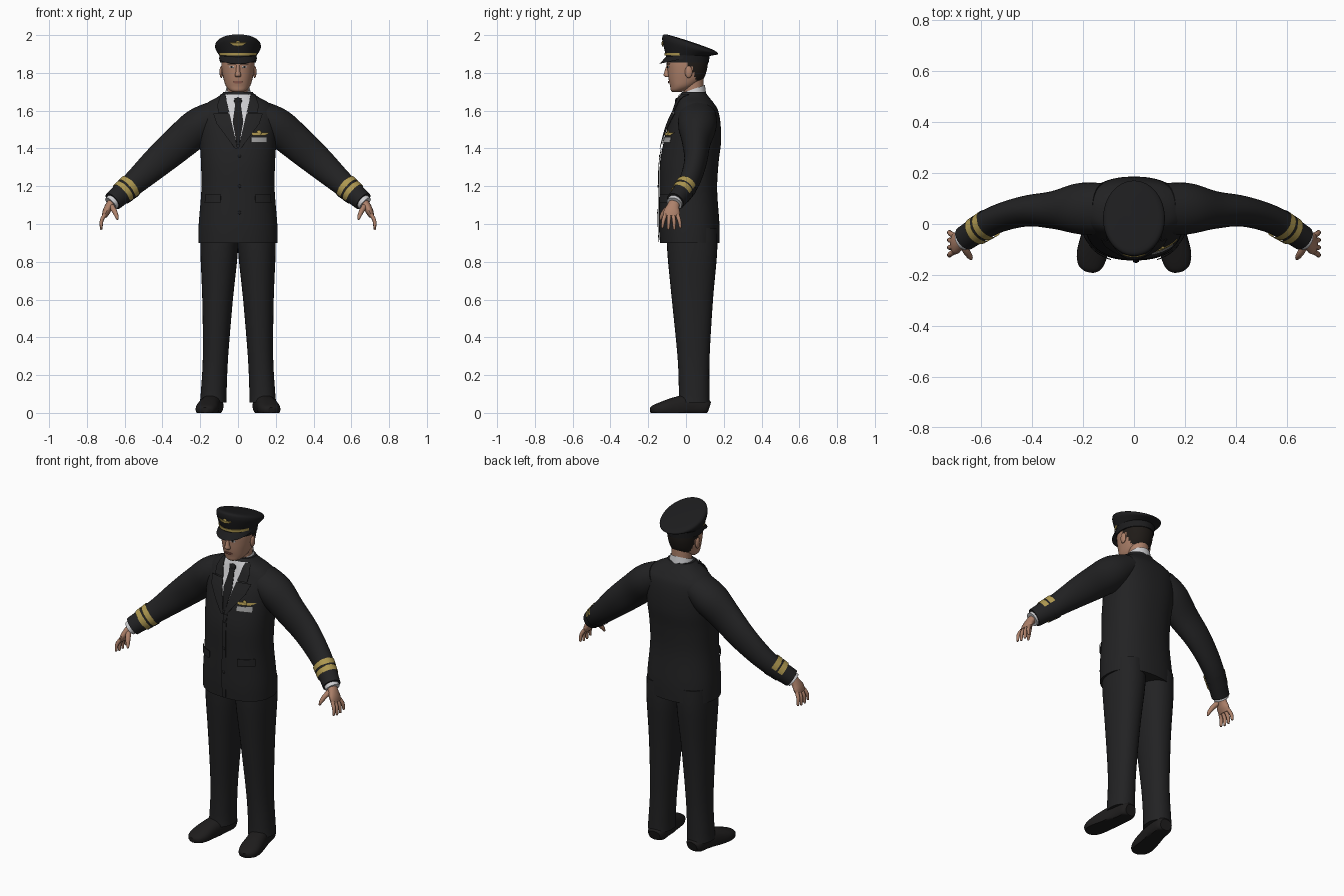
import bpy, bmesh
from math import sin, cos, pi, radians, copysign
from mathutils import Vector, Matrix
from mathutils.bvhtree import BVHTree

cube = bpy.data.objects.get("Cube")
if cube:
    bpy.data.objects.remove(cube, do_unlink=True)


def material(name, colour, rough=0.8):
    m = bpy.data.materials.new(name)
    m.use_nodes = True
    m.diffuse_color = (*colour, 1)
    shader = m.node_tree.nodes["Principled BSDF"]
    shader.inputs["Base Color"].default_value = (*colour, 1)
    shader.inputs["Roughness"].default_value = rough
    return m


CLOTH = material("charcoal cloth", (0.016, 0.016, 0.017))
BLACK = material("cap black", (0.012, 0.012, 0.013))
LEATHER = material("shoe leather", (0.013, 0.012, 0.012))
GOLD = material("gold braid", (0.42, 0.31, 0.08))
SHIRT = material("shirt white", (0.62, 0.62, 0.64))
TAG = material("tag grey", (0.36, 0.36, 0.36))
SKIN = material("skin", (0.42, 0.22, 0.145))
LIP = material("lip", (0.28, 0.11, 0.08))
HAIR = material("dark hair", (0.014, 0.011, 0.009))


def finish(name, bm, mats, mirror=False, rule=None, angle=40):
    """Turn a bmesh into a smooth object; rule picks a material per face."""
    bmesh.ops.recalc_face_normals(bm, faces=bm.faces)
    if rule:
        for f in bm.faces:
            f.material_index = rule(f.calc_center_median(), f.normal)
    mesh = bpy.data.meshes.new(name)
    bm.to_mesh(mesh)
    bm.free()
    for m in mats:
        mesh.materials.append(m)
    mesh.shade_smooth()
    mesh.set_sharp_from_angle(angle=radians(angle))
    ob = bpy.data.objects.new(name, mesh)
    bpy.context.scene.collection.objects.link(ob)
    if mirror:
        ob.modifiers.new("Mirror", "MIRROR")
    return ob


def skin_rows(rows, closed, caps=False, thick=0):
    bm = bmesh.new()
    grid = [[bm.verts.new(p) for p in row] for row in rows]
    n = len(grid[0])
    for lo, hi in zip(grid, grid[1:]):
        for i in range(n if closed else n - 1):
            j = (i + 1) % n
            bm.faces.new((lo[i], lo[j], hi[j], hi[i]))
    if caps:
        bm.faces.new(grid[0])
        bm.faces.new(grid[-1])
    if thick:
        bmesh.ops.solidify(bm, geom=bm.faces[:], thickness=thick)
    return bm


def smooth_rows(rows, k):
    """Catmull-Rom interpolation of section parameters."""
    out = []
    for i in range(len(rows) - 1):
        p0, p1, p2, p3 = (rows[max(0, min(len(rows) - 1, i + d))] for d in (-1, 0, 1, 2))
        for s in range(k):
            t = s / k
            out.append([b + t / 2 * (c - a + t * (2*a - 5*b + 4*c - d + t * (3*(b - c) + d - a)))
                        for a, b, c, d in zip(p0, p1, p2, p3)])
    return out + [list(rows[-1])]


def loft(name, rows, mats, side=None, n=32, k=4, power=2, caps=True, floor=False, **kw):
    """Rows are x, y, z, half width, half depth and optional tilt; level rings unless side is given."""
    rows = smooth_rows(rows, k)
    rings = []
    for i, r in enumerate(rows):
        c, u, v = Vector(r[:3]), Vector((1, 0, 0)), Vector((0, 1, r[5] if len(r) > 5 else 0))
        if side:
            t = Vector(rows[min(i + 1, len(rows) - 1)][:3]) - Vector(rows[max(i - 1, 0)][:3])
            t.normalize()
            u = Vector(side)
            u = (u - t * u.dot(t)).normalized()
            v = t.cross(u)
        ring = []
        for j in range(n):
            x, y = cos(2 * pi * j / n), sin(2 * pi * j / n)
            p = c + u * r[3] * copysign(abs(x) ** (2 / power), x) + v * r[4] * copysign(abs(y) ** (2 / power), y)
            if floor:
                p.z = max(p.z, 0)
            ring.append(p)
        rings.append(ring)
    return finish(name, skin_rows(rings, True, caps), mats, **kw)


def tree(ob):
    return BVHTree.FromPolygons([v.co for v in ob.data.vertices], [p.vertices[:] for p in ob.data.polygons])


def front_point(target, x, z, lift):
    hit = target.ray_cast(Vector((x, -1, z)), Vector((0, 1, 0)))[0]
    if hit is None:
        hit = target.find_nearest(Vector((x, -0.1, z)))[0]
    return Vector((x, hit.y - lift, z))


def plate(name, target, rows, mat, lift=0.004, mirror=False, cols=8, k=4):
    """Thin plate laid on the front of a part; rows are left x, right x, z."""
    pts = []
    for lo, hi in zip(rows, rows[1:]):
        for s in range(k + 1):
            a, b, z = (p + (q - p) * s / k for p, q in zip(lo, hi))
            pts.append([front_point(target, a + (b - a) * i / cols, z, lift) for i in range(cols + 1)])
    bm = skin_rows(pts, False)
    bmesh.ops.remove_doubles(bm, verts=bm.verts, dist=0.0001)
    bmesh.ops.solidify(bm, geom=bm.faces[:], thickness=0.003)
    return finish(name, bm, [mat], mirror)


def ball(name, at, size, mat, mirror=False):
    bm = bmesh.new()
    bmesh.ops.create_uvsphere(bm, u_segments=16, v_segments=10, radius=1,
                              matrix=Matrix.Translation(at) @ Matrix.Diagonal((*size, 1)))
    return finish(name, bm, [mat], mirror)


# Jacket body
jacket = loft("jacket_body", [
    (0, .02, .9, .21, .158), (0, .017, 1.0, .208, .16), (0, .012, 1.18, .194, .153),
    (0, .017, 1.32, .196, .155), (0, .033, 1.43, .202, .152), (0, .046, 1.53, .206, .137),
    (0, .055, 1.6, .202, .115), (0, .05, 1.64, .165, .097), (0, .043, 1.67, .112, .08),
    (0, .04, 1.69, .085, .068), (0, .042, 1.7, .078, .062)], [CLOTH], n=64, k=6, power=2.3)
chest = tree(jacket)

# Sleeves with braid at the cuffs
Y = (0, 1, 0)
cuff_top, cuff_end = (.55, .014, 1.217, .054, .064), (.663, -.056, 1.12, .049, .052)
loft("sleeves", [(.12, .06, 1.575, .1, .08), (.21, .06, 1.515, .101, .098), (.31, .055, 1.43, .075, .093),
                 (.425, .05, 1.33, .06, .082), cuff_top, cuff_end],
     [CLOTH], side=Y, k=6, mirror=True)
for i, (t0, t1) in enumerate(((.17, .36), (.42, .61))):
    loft(f"cuff_braid_{i + 1}",
         [[a + (b - a) * t + (.005 if j > 2 else 0) for j, (a, b) in enumerate(zip(cuff_top, cuff_end))]
          for t in (t0, t1)],
         [GOLD, CLOTH], side=Y, k=2, mirror=True, caps=False,
         rule=lambda c, n: int(n.dot(Vector((.3, -.6, .6))) < -.35))
loft("shirt_cuffs", [(.65, -.05, 1.13, .04, .04), (.674, -.062, 1.108, .042, .04)], [SHIRT], side=Y, mirror=True)

# Hands
loft("palms", [(.655, -.055, 1.125, .03, .026), (.68, -.067, 1.098, .032, .022),
               (.697, -.075, 1.065, .043, .02), (.708, -.077, 1.04, .04, .014)],
     [SKIN], side=Y, n=16, mirror=True)
for i, finger in enumerate(("little", "ring", "middle", "index")):
    y = -.046 - .021 * i
    spread, reach = (i - 1.5) * -.007, .058 + .008 * (i in (1, 2))
    loft(f"{finger}_fingers", [(.705, y, 1.05, .011, .011), (.722, y + spread, 1.048 - reach / 2, .01, .01),
                               (.724, y + spread * 1.5, 1.042 - reach, .007, .007),
                               (.724, y + spread * 1.5, 1.037 - reach, .002, .002)],
         [SKIN], side=Y, n=10, mirror=True)
loft("thumbs", [(.675, -.075, 1.1, .015, .016), (.655, -.11, 1.07, .014, .014),
                (.642, -.13, 1.04, .01, .01), (.638, -.137, 1.022, .004, .004)],
     [SKIN], side=Y, n=10, mirror=True)

# Trousers and shoes
loft("trouser_legs", [(.1, .032, .98, .098, .132), (.1, .033, .85, .099, .132), (.108, .034, .6, .081, .109),
                      (.119, .04, .3, .067, .085), (.128, .043, .12, .068, .081), (.131, .042, .055, .071, .083, -.2)][:5]
     + [(.131, .042, .055, .071, .083)], [CLOTH], power=2.2, mirror=True)
loft("shoes", [(.125, .122, .03, .035, .03), (.127, .1, .035, .05, .045), (.135, .03, .04, .053, .06),
               (.152, -.05, .03, .056, .055), (.165, -.12, .02, .06, .042), (.172, -.17, .016, .045, .026),
               (.175, -.188, .014, .018, .014)],
     [LEATHER], side=(1, 0, 0), n=24, power=2.4, floor=True, mirror=True)

# Shirt front, tie and collar
plate("shirt_front", chest, [(-.075, .075, 1.685), (-.055, .055, 1.6), (-.036, .036, 1.53), (-.004, .004, 1.42)], SHIRT)
plate("tie", chest, [(-.02, .02, 1.665), (-.016, .016, 1.625), (-.028, .028, 1.54), (-.006, .006, 1.42)], BLACK, .009)
ball("tie_knot", (0, -.045, 1.648), (.023, .014, .021), BLACK)
loft("shirt_collar", [(0, .04, 1.66, .076, .068, .3), (0, .04, 1.715, .063, .06, .35)], [SHIRT], caps=False)

# Jacket details
plate("lapels", chest, [(.066, .09, 1.685), (.056, .108, 1.63), (.045, .105, 1.59)], CLOTH, .011, True)
plate("lapel_tips", chest, [(.045, .13, 1.585), (.032, .112, 1.53), (.002, .016, 1.4)], CLOTH, .011, True)
plate("front_edge", chest, [(-.004, .02, 1.4), (-.004, .02, .905)], CLOTH, .004, k=16)
plate("pocket_flaps", chest, [(.09, .172, 1.155), (.092, .174, 1.112)], CLOTH, .008, True)
for i, z in enumerate((1.36, 1.2, 1.06)):
    ball(f"button_{i + 1}", front_point(chest, .008, z, .006), (.009, .004, .009), BLACK)
plate("name_tag", chest, [(.07, .152, 1.461), (.07, .152, 1.431)], TAG, .006)
plate("wing_badge", chest, [(.055, .168, 1.484), (.08, .143, 1.468)], GOLD, .006)
ball("badge_centre", front_point(chest, .111, 1.482, .005), (.013, .006, .015), GOLD)

# Neck and head; the hair is the back of the scalp
loft("neck", [(0, .045, 1.64, .06, .056), (0, .04, 1.7, .056, .054), (0, .035, 1.78, .058, .058)], [SKIN])
head = loft("head", [(0, -.05, 1.698, .022, .02), (0, -.038, 1.708, .045, .042), (0, -.018, 1.73, .064, .066),
                     (0, -.001, 1.765, .076, .091), (0, .006, 1.81, .085, .103), (0, .008, 1.86, .088, .108),
                     (0, .01, 1.91, .08, .1)], [SKIN, HAIR], n=48, k=6, power=2.15,
            rule=lambda c, n: int(c.z > 1.757 and c.y > .03 + max(0, 1.84 - c.z) * .25
                                  or c.z > 1.835 and c.y > .0))
face = tree(head)
loft("nose", [(0, -.094, 1.842, .009, .008), (0, -.1, 1.81, .011, .013), (0, -.1, 1.787, .017, .018),
              (0, -.096, 1.777, .012, .01)], [SKIN], n=16)
ball("ears", (.088, .014, 1.805), (.01, .02, .032), SKIN, True)
ball("chin", (0, -.062, 1.716), (.026, .02, .017), SKIN)
plate("eyes", face, [(.024, .042, 1.836), (.02, .045, 1.831), (.025, .041, 1.827)], SHIRT, .002, True)
plate("irises", face, [(.028, .037, 1.836), (.028, .037, 1.827)], HAIR, .004, True)
plate("brows", face, [(.016, .052, 1.851), (.014, .054, 1.845)], HAIR, .003, True)
plate("mouth", face, [(-.016, .016, 1.757), (-.026, .026, 1.751), (-.014, .014, 1.744)], LIP, .003)

# Cap: band, tilted crown, peak and braid
band = loft("cap_band", [(0, .008, 1.855, .096, .113), (0, .01, 1.915, .101, .118)], [BLACK], n=48)
crown = loft("cap_crown", [(0, .01, 1.893, .1, .117, -.03), (0, .021, 1.925, .118, .143, -.2),
                           (0, .022, 1.943, .121, .148, -.27), (0, .021, 1.957, .114, .14, -.32),
                           (0, .021, 1.964, .09, .11, -.33), (0, .021, 1.967, .01, .012, -.33)],
             [BLACK], n=48, k=5)
peak = []
for i in range(25):
    a = radians(-80 + 160 * i / 24)
    out = cos(a)
    peak.append([Vector((sin(a) * (.1 + .008 * s * out), .008 - out * (.112 + .036 * s),
                         1.888 - .032 * s * out - .008 * s)) for s in (0, .35, .7, 1)])
finish("cap_peak", skin_rows(peak, False, thick=.005), [BLACK])
cap_front, crown_front = tree(band), tree(crown)
plate("cap_braid", cap_front, [(-.094, .094, 1.906), (-.094, .094, 1.891)], GOLD, .004, cols=32)
plate("cap_wings", crown_front, [(-.045, .045, 1.96), (-.022, .022, 1.946)], GOLD, .004)
ball("cap_emblem", front_point(crown_front, 0, 1.955, .002), (.013, .005, .015), GOLD)
